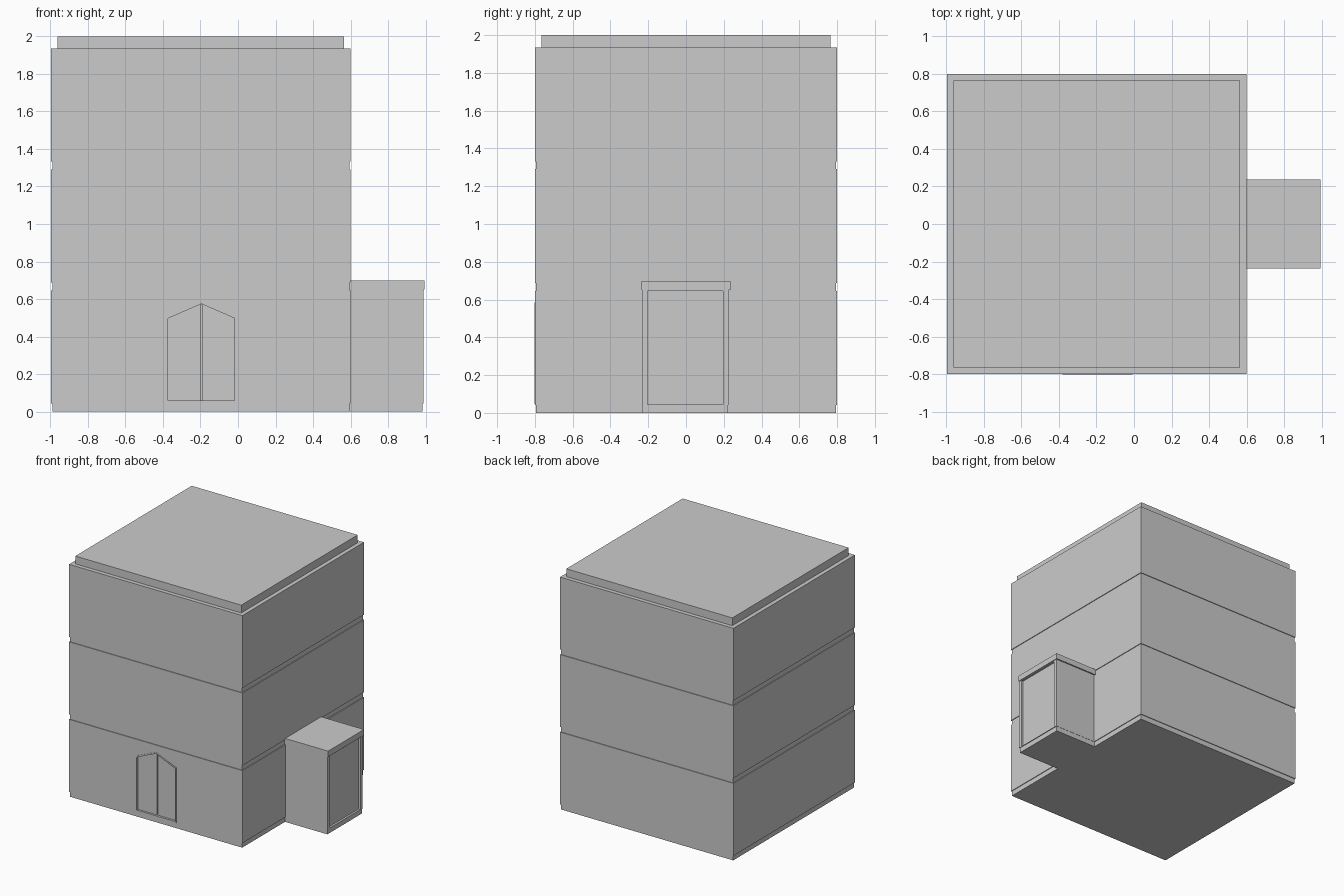
import bpy, bmesh

if "Cube" in bpy.data.objects:
    bpy.data.objects.remove(bpy.data.objects["Cube"])


def finish(name, bm):
    bmesh.ops.recalc_face_normals(bm, faces=bm.faces)
    me = bpy.data.meshes.new(name)
    bm.to_mesh(me)
    bm.free()
    ob = bpy.data.objects.new(name, me)
    bpy.context.collection.objects.link(ob)
    return ob


def stack(name, rings):
    """Closed shell through rectangles given as (z, x0, x1, y0, y1)."""
    bm = bmesh.new()
    loops = [[bm.verts.new((x, y, z)) for x, y in ((x0, y0), (x1, y0), (x1, y1), (x0, y1))]
             for z, x0, x1, y0, y1 in rings]
    for a, b in zip(loops, loops[1:]):
        for i in range(4):
            j = (i + 1) % 4
            bm.faces.new((a[i], a[j], b[j], b[i]))
    bm.faces.new(loops[0])
    bm.faces.new(loops[-1])
    return finish(name, bm)


def box(name, x0, x1, y0, y1, z0, z1):
    return stack(name, [(z0, x0, x1, y0, y1), (z1, x0, x1, y0, y1)])


def prism(name, pts, y0, y1):
    """Outline in x, z pushed from y0 to y1."""
    bm = bmesh.new()
    a, b = ([bm.verts.new((x, y, z)) for x, z in pts] for y in (y0, y1))
    bm.faces.new(a)
    bm.faces.new(b)
    for i in range(len(pts)):
        j = (i + 1) % len(pts)
        bm.faces.new((a[i], a[j], b[j], b[i]))
    return finish(name, bm)


def cut(ob, cutter):
    cutter.hide_render = True
    mod = ob.modifiers.new("cut", 'BOOLEAN')
    mod.operation, mod.solver, mod.object = 'DIFFERENCE', 'EXACT', cutter
    bpy.context.view_layer.objects.active = ob
    bpy.ops.object.modifier_apply(modifier=mod.name)
    bpy.data.objects.remove(cutter)


def gable(inset):
    """Pointed door outline around the door centre."""
    c, w = -0.195, 0.187 - inset
    return [(c - w, 0.048 + inset), (c + w, 0.048 + inset), (c + w, 0.507 - inset),
            (c, 0.584 - inset), (c - w, 0.507 - inset)]


# tower: three storeys, each with a shallow groove at its foot, then the roof slab
L, R, Y, H, G = -0.996, 0.6, 0.799, 0.645, 0.006
rings = []
for k in range(3):
    z = k * H
    rings += [(z, L + G, R - G, G - Y, Y - G), (z + 0.042, L + G, R - G, G - Y, Y - G),
              (z + 0.042, L, R, -Y, Y), (z + H, L, R, -Y, Y)]
S = 0.034
rings += [(3 * H, L + S, R - S, S - Y, Y - S), (2.0, L + S, R - S, S - Y, Y - S)]
tower = stack("tower", rings)

# pointed double door: recess, thin frame, centre seam
cut(tower, prism("door_cutter", gable(0.005), -0.9, -0.78))
frame = prism("door_frame", gable(0), -0.802, -0.785)
cut(frame, prism("frame_cutter", gable(0.01), -0.9, -0.7))
cut(tower, box("seam_cutter", -0.198, -0.192, -0.79, -0.772, 0.06, 0.57))

# side porch: body with inset foot and overhanging cap
porch = stack("porch", [
    (0, 0.59, 0.984, -0.23, 0.223), (0.042, 0.59, 0.984, -0.23, 0.223),
    (0.042, 0.59, 0.989, -0.234, 0.225), (0.65, 0.59, 0.989, -0.234, 0.225),
    (0.65, 0.59, 0.995, -0.236, 0.236), (0.698, 0.59, 0.995, -0.236, 0.236)])
# recessed panel on the porch's outer face
cut(porch, box("panel_cutter", 0.972, 1.1, -0.205, 0.195, 0.045, 0.645))
